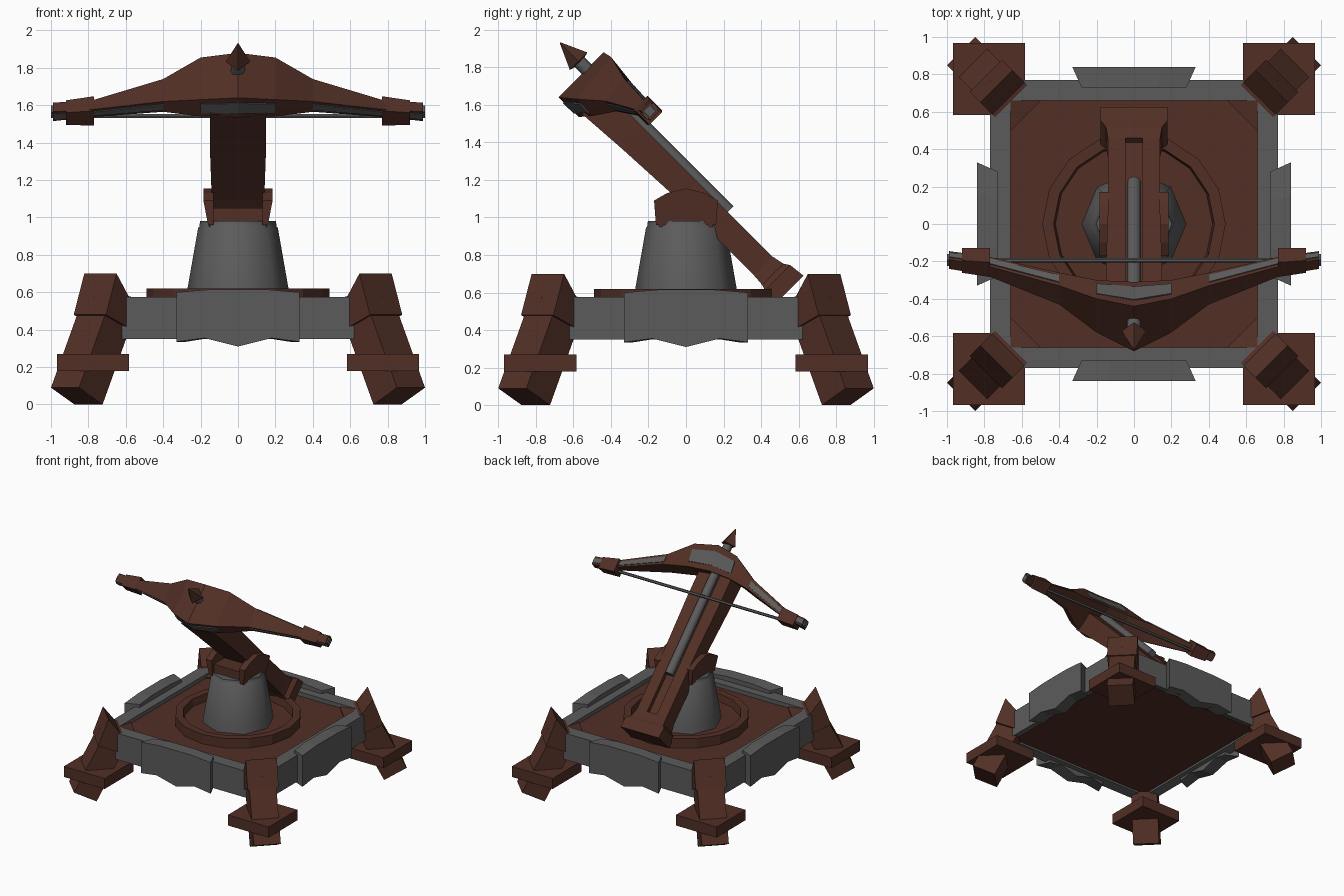
import bpy, bmesh, math
from mathutils import Vector

if "Cube" in bpy.data.objects:
    bpy.data.objects.remove(bpy.data.objects["Cube"])

S = math.sqrt(0.5)


def material(name, col):
    m = bpy.data.materials.new(name)
    m.diffuse_color = (*col, 1)
    m.use_nodes = True
    m.node_tree.nodes["Principled BSDF"].inputs["Base Color"].default_value = m.diffuse_color
    return m


BROWN = material("dark_wood", (0.085, 0.029, 0.019))
GREY = material("grey_metal", (0.105, 0.105, 0.105))


def loft(name, rings, mat, closed=False, smooth=False):
    """Skin a list of equal-length point rings, capping the ends unless closed."""
    bm = bmesh.new()
    vs = [[bm.verts.new(p) for p in ring] for ring in rings]
    n = len(rings[0])
    for i in range(len(vs) if closed else len(vs) - 1):
        a, b = vs[i], vs[(i + 1) % len(vs)]
        for k in range(n):
            bm.faces.new((a[k], a[(k + 1) % n], b[(k + 1) % n], b[k]))
    if not closed:
        bm.faces.new(vs[0])
        bm.faces.new(vs[-1])
    bmesh.ops.recalc_face_normals(bm, faces=bm.faces[:])
    me = bpy.data.meshes.new(name)
    bm.to_mesh(me)
    bm.free()
    me.materials.append(mat)
    ob = bpy.data.objects.new(name, me)
    bpy.context.collection.objects.link(ob)
    if smooth:
        bpy.ops.object.select_all(action='DESELECT')
        ob.select_set(True)
        bpy.context.view_layer.objects.active = ob
        bpy.ops.object.shade_smooth_by_angle(angle=math.radians(50))
    return ob


def box(name, x0, x1, y0, y1, z0, z1, mat):
    return loft(name, [[(x0, y0, z), (x1, y0, z), (x1, y1, z), (x0, y1, z)]
                       for z in (z0, z1)], mat)


def circle(n, r, z, phase=0.0):
    return [(r * math.cos(phase + k * math.tau / n),
             r * math.sin(phase + k * math.tau / n), z) for k in range(n)]


def tilt(x, a, b):
    """Stock space: a runs forward and up along the stock, b is its upward normal."""
    return (x, (b - a) * S, (a + b) * S)


# Platform with its square metal frame
box("platform", -0.69, 0.69, -0.69, 0.69, 0.38, 0.54, BROWN)
loft("platform_frame",
     [circle(4, r / S, z, math.pi / 4) for r, z in
      ((0.70, 0.37), (0.77, 0.35), (0.77, 0.575), (0.66, 0.575), (0.66, 0.52))],
     GREY, closed=True)

# Armour plate on each side, wider on its outer face
half = [(0.33, 0.60), (0.15, 0.615), (-0.15, 0.615), (-0.33, 0.60), (-0.33, 0.335),
        (-0.18, 0.355), (0, 0.31), (0.18, 0.355), (0.33, 0.335)]
for i in range(4):
    ob = loft("side_plate", [[(x * w, y, z) for x, z in half]
                             for y, w in ((-0.84, 1), (-0.73, 0.85))], GREY)
    ob.rotation_euler.z = i * math.pi / 2

# Turntable ring with a sunken floor
loft("turntable", [circle(16, r, z) for r, z in
     ((0.49, 0.52), (0.49, 0.62), (0.43, 0.62), (0.42, 0.56))], BROWN)

# Tapered pedestal with a lip
loft("pedestal", [circle(8, r, z) for r, z in
     ((0.28, 0.55), (0.27, 0.62), (0.213, 0.945), (0.207, 0.95), (0.203, 0.98))],
     GREY, smooth=True)

# Legs at the four corners, leaning along the diagonals
for sx in (-1, 1):
    for sy in (-1, 1):
        def corner(r, t, z):
            return ((r + t) * S * sx, (r - t) * S * sy, z)

        def slab(name, profile, w):
            loft(name, [[corner(r, t, z) for r, z in profile] for t in (-w, w)], BROWN)

        slab("leg", [(1.13, 0), (1.308, 0.09), (1.09, 0.52), (0.912, 0.43)], 0.106)
        slab("leg_bracket", [(1.04, 0.70), (1.12, 0.48), (0.95, 0.41), (0.82, 0.42),
                             (0.82, 0.55), (0.95, 0.58)], 0.122)
        xs, ys = sorted((0.582 * sx, 0.968 * sx)), sorted((0.582 * sy, 0.968 * sy))
        box("leg_collar", *xs, *ys, 0.18, 0.27, BROWN)

# Swivel yoke
box("yoke_base", -0.155, 0.155, -0.14, 0.14, 0.95, 1.05, BROWN)
cheek = [(-0.16, 0.96), (0.16, 0.96), (0.17, 1.09), (0.1, 1.13), (0, 1.155),
         (-0.1, 1.13), (-0.17, 1.09)]
for s in (-1, 1):
    loft("yoke_cheek", [[(s * (x + (0.025 if x > 0.15 and z > 1 else 0)), y, z)
                         for y, z in cheek] for x in (0.13, 0.16)], BROWN)

# Stock with a bolt groove, deepening towards the front
loft("stock", [[tilt(x, a, b) for x, b in
      ((-w, lo), (w, lo), (w, 0.885), (0.045, 0.885), (0.045, 0.85),
       (-0.045, 0.85), (-0.045, 0.885), (-w, 0.885))]
     for a, w, lo in ((0.23, 0.14, 0.745), (0.8, 0.14, 0.745), (1.2, 0.15, 0.725),
                      (1.49, 0.15, 0.705))], BROWN)
loft("stock_butt", [[tilt(x, a, b) for x, b in ((-w, lo), (w, lo), (w, hi), (-w, hi))]
     for a, w, lo, hi in ((0.045, 0.18, 0.73, 0.93), (0.135, 0.18, 0.73, 0.92),
                          (0.165, 0.15, 0.74, 0.9), (0.235, 0.14, 0.745, 0.885))], BROWN)


# Bolt shaft and pointed head
def round_ring(n, r, a):
    return [tilt(r * math.cos(k * math.tau / n), a, 0.891 + r * math.sin(k * math.tau / n))
            for k in range(n)]


loft("bolt_shaft", [round_ring(8, 0.037, a) for a in (0.57, 1.72)], GREY, smooth=True)
loft("bolt_head", [round_ring(4, r, a) for r, a in ((0.03, 1.69), (0.066, 1.70), (0.002, 1.84))],
     BROWN)

# Bow arms: sections are front-bottom, front-top, back-top, back-bottom as (y, z)
SECT = {
    0.0: [(-0.68, 1.64), (-0.44, 1.88), (-0.31, 1.71), (-0.57, 1.535)],
    0.2: [(-0.58, 1.63), (-0.40, 1.855), (-0.30, 1.70), (-0.50, 1.54)],
    0.4: [(-0.43, 1.62), (-0.33, 1.74), (-0.26, 1.68), (-0.37, 1.565)],
    0.8: [(-0.27, 1.575), (-0.22, 1.62), (-0.17, 1.58), (-0.22, 1.535)],
    0.99: [(-0.24, 1.565), (-0.19, 1.615), (-0.145, 1.565), (-0.19, 1.515)],
}


def section(x, s=1):
    return [Vector((s * x, y, z)) for y, z in SECT[x]]


loft("bow", [section(x, -1) for x in (0.99, 0.8, 0.4, 0.2)] + [section(x) for x in SECT], BROWN)

# Metal strips along the upper and lower faces of the bow
for s in (-1, 1):
    for x0, x1 in ((0.0, 0.2), (0.4, 0.8), (0.8, 0.99)):
        for i, j in ((1, 2), (0, 3)):
            rings = []
            for x in (x0, x1):
                p = section(x, s)
                mid = sum(p, Vector()) / 4
                out = ((p[i] + p[j]) / 2 - mid).normalized() * 0.006
                lo, hi = p[i].lerp(p[j], 0.25), p[i].lerp(p[j], 0.78)
                rings.append([lo - out, hi - out, hi + out, lo + out])
            loft("bow_strip", rings, GREY)
    # Diamond collar and metal tip on each end
    loft("bow_collar", [[(s * x, -0.2 + dx - sh, 1.565 + dz + sh) for dx, dz in
         ((-d, 0), (0, d), (d, 0), (0, -d))]
         for x, d, sh in ((0.77, 0.078, 0.005), (0.92, 0.066, -0.005))], BROWN)
    loft("bow_tip", [[(s * x, -0.1925 + dx, 1.565 + dz) for dx, dz in
         ((-0.033, 0), (0, 0.033), (0.033, 0), (0, -0.033))] for x in (0.98, 1.0)], GREY)

# Bowstring
loft("bowstring", [[(x, -0.195 + 0.012 * math.cos(k * math.tau / 6),
                     1.543 + 0.012 * math.sin(k * math.tau / 6)) for k in range(6)]
                   for x in (-0.82, 0.82)], GREY, smooth=True)
